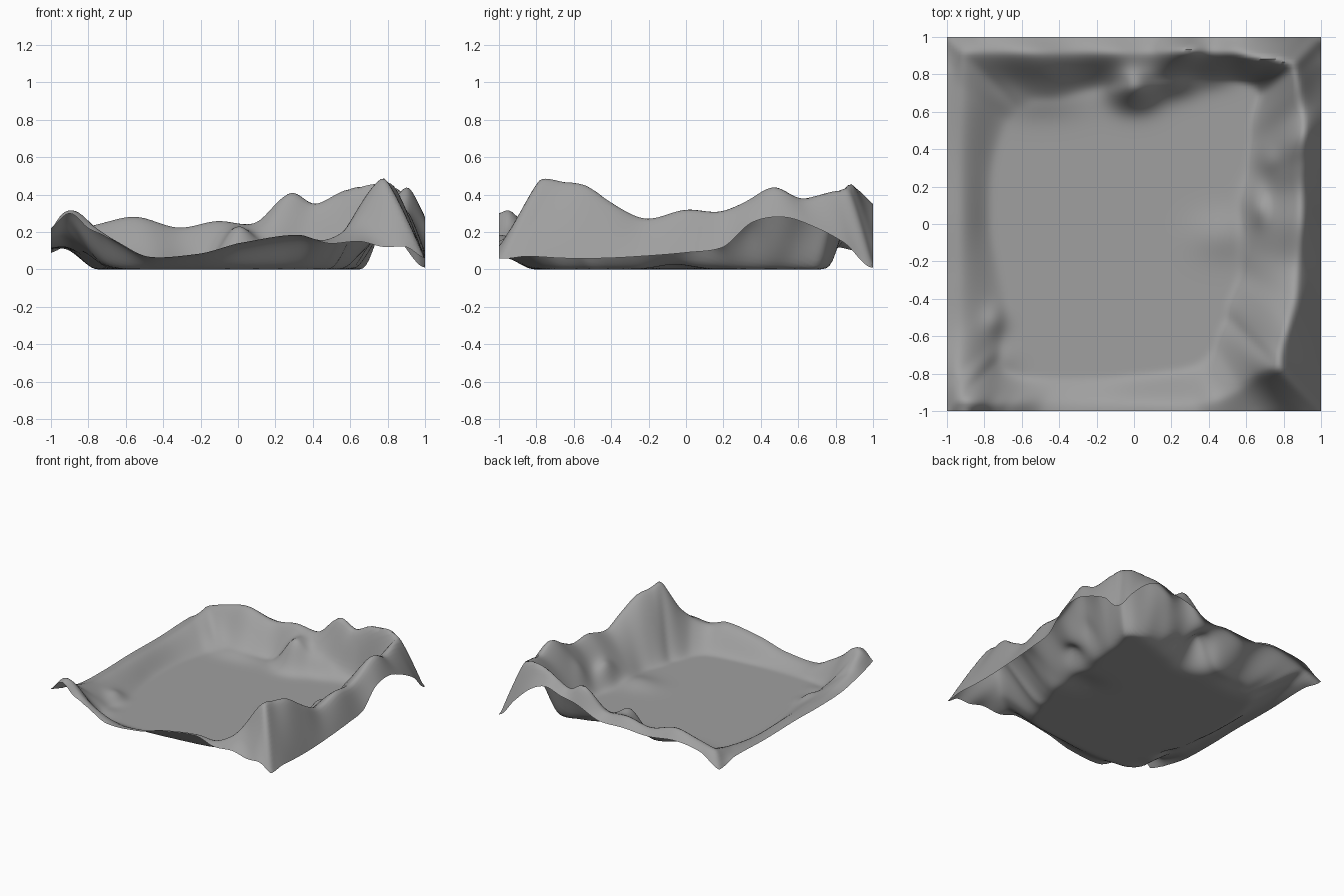
import bpy, bmesh, math

cube = bpy.data.objects.get("Cube")
if cube:
    bpy.data.objects.remove(cube)

# Rim stations for each side: position along side, edge height, crest height, crest scale, foot scale
RIGHT = [(-1, .06, .5, .78, .5), (-.85, .07, .48, .79, .5), (-.65, .06, .46, .83, .53),
         (-.45, .06, .36, .87, .56), (-.25, .07, .28, .88, .55), (0, .09, .33, .9, .56),
         (.2, .12, .32, .9, .6), (.35, .25, .37, .9, .6), (.52, .28, .455, .91, .61),
         (.68, .23, .39, .9, .62), (.85, .14, .42, .88, .63)]
BACK = [(1, .01, .45, .86, .68), (.86, .16, .48, .88, .74), (.72, .29, .46, .89, .77),
        (.58, .35, .42, .92, .78), (.44, .31, .355, .92, .79), (.3, .28, .43, .93, .78),
        (.1, .2, .25, .92, .76), (-.13, .2, .265, .92, .74), (-.35, .19, .23, .92, .71),
        (-.6, .22, .29, .92, .67), (-.83, .19, .245, .92, .66)]
LEFT = [(1, .09, .2, .92, .62), (.8, .12, .15, .92, .68), (.4, .11, .115, .93, .75),
        (0, .115, .12, .93, .76), (-.3, .11, .12, .93, .72), (-.6, .12, .13, .93, .68),
        (-.85, .17, .2, .95, .7)]
FRONT = [(-1, .22, .31, .94, .72), (-.9, .3, .32, .96, .77), (-.8, .22, .24, .97, .8),
         (-.7, .17, .17, .97, .82), (-.5, .07, .07, .97, .82), (-.2, .085, .085, .97, .82),
         (0, .14, .14, .97, .81), (.32, .185, .185, .97, .78), (.48, .14, .16, .94, .74),
         (.65, .15, .21, .88, .66), (.78, .12, .3, .82, .58), (.9, .12, .42, .79, .53)]


# Perimeter distance runs counter-clockwise from the front right corner
def distance(side, t):
    return 2 * side + 1 + (t if side in (0, 3) else -t)


stations = []
for side, rows in enumerate((RIGHT, BACK, LEFT, FRONT)):
    stations += [(distance(side, row[0]),) + row[1:] for row in rows]

# Mounds on the floor: x, y, radius x, radius y, height
MOUNDS = [(0, .74, .12, .1, .23), (.2, .78, .12, .08, .12), (.4, .82, .12, .07, .07),
          (.66, .1, .06, .1, .1), (.48, -.06, .17, .12, .03), (.72, .34, .05, .07, .04),
          (-.74, -.52, .06, .08, .04), (-.72, -.72, .09, .08, .02),
          (-.5, .68, .22, .1, .04)]


def spline(a, b, c, d, u):
    value = b + .5 * u * (c - a + u * (2 * a - 5 * b + 4 * c - d + u * (3 * (b - c) + d - a)))
    low, high = min(b, c), max(b, c)
    return min(max(value, low - .01), high + .02)


def rim(s):
    """Edge height, crest height, crest scale and foot scale at a perimeter distance."""
    n = len(stations)
    i = max(k for k in range(n) if stations[k][0] <= s + 1e-6)
    end = stations[i + 1][0] if i + 1 < n else 8
    u = (s - stations[i][0]) / (end - stations[i][0])
    quad = [stations[(i + k) % n] for k in (-1, 0, 1, 2)]
    return [spline(*(q[c] for q in quad), u) for c in range(1, 5)]


def height(x, y):
    scale = max(abs(x), abs(y))
    z = 0
    if scale > .3:
        px, py = x / scale, y / scale
        if px > .9999:
            s = distance(0, py)
        elif py > .9999:
            s = distance(1, px)
        elif px < -.9999:
            s = distance(2, py)
        else:
            s = distance(3, px)
        edge, crest, top, foot = rim(s % 8)
        top = min(top, .985)
        if scale > top:
            u = (scale - top) / (1 - top)
            z = crest + (edge - crest) * u ** 1.15
        elif scale > foot:
            u = (scale - foot) / (top - foot)
            z = crest * u ** .95 * (u * (3 - 2 * u)) ** .6
    fade = min(1, (1 - scale) * 8)
    for mx, my, rx, ry, h in MOUNDS:
        z += h * fade * math.exp(-((x - mx) / rx) ** 2 - ((y - my) / ry) ** 2)
    return max(z, 0)


# Terrain sheet
bm = bmesh.new()
bmesh.ops.create_grid(bm, x_segments=120, y_segments=120, size=1)
for v in bm.verts:
    v.co.z = height(v.co.x, v.co.y)
# Soften the slopes while keeping the border in place
inner = [v for v in bm.verts if not v.is_boundary]
for _ in range(4):
    bmesh.ops.smooth_vert(bm, verts=inner, factor=.5, use_axis_z=True)
mesh = bpy.data.meshes.new("terrain")
bm.to_mesh(mesh)
bm.free()
terrain = bpy.data.objects.new("terrain", mesh)
bpy.context.collection.objects.link(terrain)

# Plain grey ground
grey = bpy.data.materials.new("ground_grey")
grey.use_nodes = True
colour = (.35, .35, .35, 1)
grey.diffuse_color = colour
grey.node_tree.nodes["Principled BSDF"].inputs["Base Color"].default_value = colour
mesh.materials.append(grey)

bpy.context.view_layer.objects.active = terrain
terrain.select_set(True)
bpy.ops.object.shade_smooth_by_angle(angle=math.radians(60))
